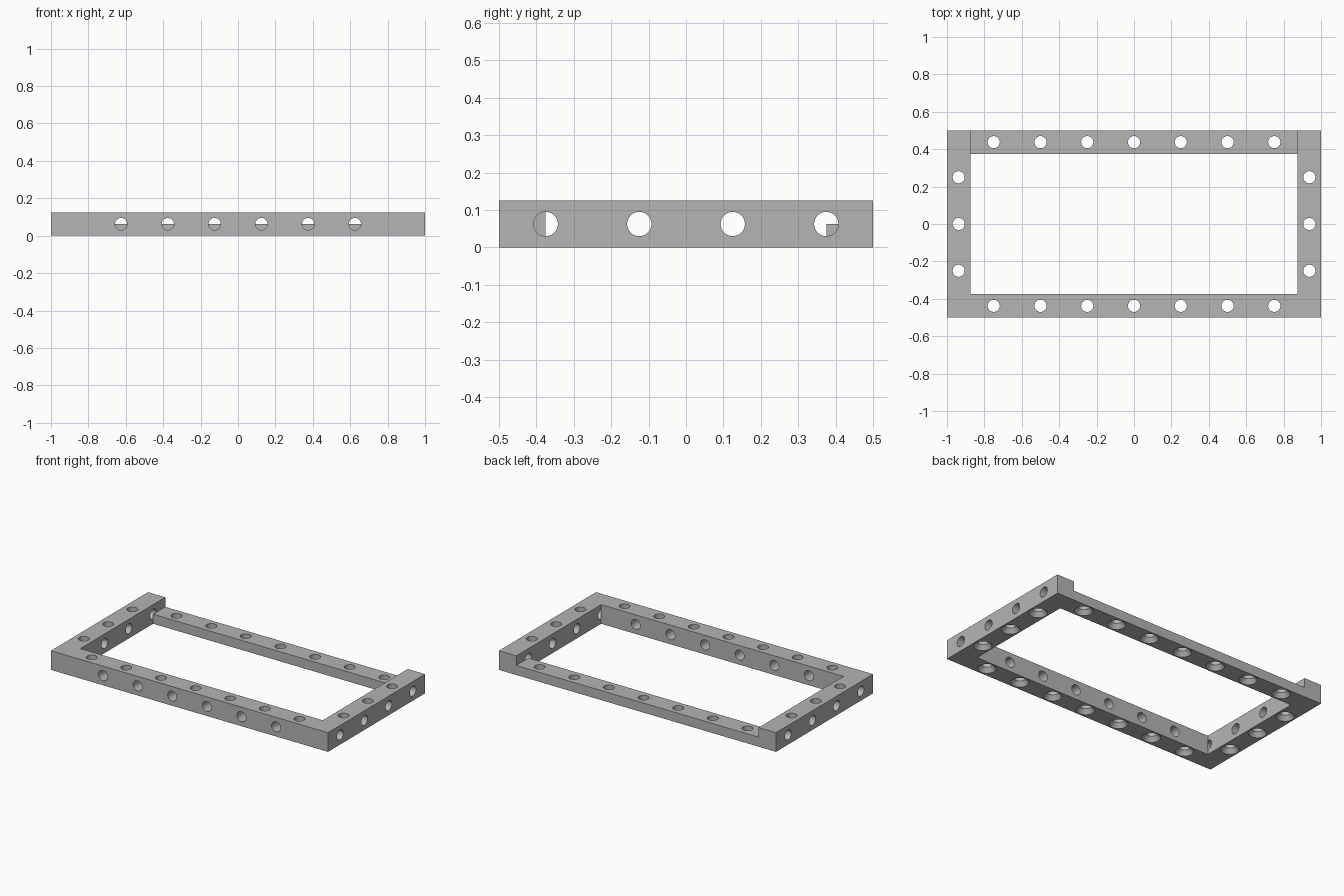
import bpy, bmesh, math
from mathutils import Matrix, Vector

cube = bpy.data.objects.get("Cube")
if cube:
    bpy.data.objects.remove(cube, do_unlink=True)

HEIGHT = 0.125      # full rail height, also the rail width
MID = HEIGHT / 2
BORE = 0.0325       # hole radius
SINK = 0.056        # countersink radius on the underside
SINK_DEPTH = 0.03


def make_object(name, bm):
    bmesh.ops.recalc_face_normals(bm, faces=bm.faces)
    mesh = bpy.data.meshes.new(name)
    bm.to_mesh(mesh)
    bm.free()
    obj = bpy.data.objects.new(name, mesh)
    bpy.context.collection.objects.link(obj)
    return obj


def add_cone(bm, centre, axis, r1, r2, depth):
    turn = Vector((0, 0, 1)).rotation_difference(Vector(axis)).to_matrix().to_4x4()
    bmesh.ops.create_cone(bm, cap_ends=True, segments=32, radius1=r1, radius2=r2,
                          depth=depth, matrix=Matrix.Translation(centre) @ turn)


def cut(target, cutter):
    cutter.hide_render = True
    mod = target.modifiers.new("cut", 'BOOLEAN')
    mod.operation = 'DIFFERENCE'
    mod.solver = 'EXACT'
    mod.object = cutter
    bpy.context.view_layer.objects.active = target
    bpy.ops.object.modifier_apply(modifier=mod.name)
    bpy.data.objects.remove(cutter, do_unlink=True)


# Solid block
bm = bmesh.new()
bmesh.ops.create_cube(bm, size=1, matrix=Matrix.Translation((0, 0, MID))
                      @ Matrix.Diagonal((2, 1, HEIGHT, 1)))
frame = make_object("frame", bm)

# Central opening, joined to the step that lowers the back rail
bm = bmesh.new()
profile = [(-0.375, -0.1), (0.375, -0.1), (0.375, MID), (0.6, MID), (0.6, 0.3), (-0.375, 0.3)]
face = bm.faces.new([bm.verts.new((-0.875, y, z)) for y, z in profile])
side = bmesh.ops.extrude_face_region(bm, geom=[face])
bmesh.ops.translate(bm, vec=(1.75, 0, 0),
                    verts=[v for v in side["geom"] if isinstance(v, bmesh.types.BMVert)])
cut(frame, make_object("opening_cutter", bm))

# Upright hole positions on the long and short rails
upright = [(i * 0.25, s * 0.4375) for i in range(-3, 4) for s in (-1, 1)]
upright += [(s * 0.9375, i * 0.25) for i in range(-1, 2) for s in (-1, 1)]

# Straight bores: upright, through the front rail, and through the side rails
bm = bmesh.new()
for x, y in upright:
    add_cone(bm, (x, y, MID), (0, 0, 1), BORE, BORE, 0.3)
cut(frame, make_object("upright_cutter", bm))

bm = bmesh.new()
for i in range(6):
    add_cone(bm, (-0.625 + i * 0.25, -0.4375, MID), (0, 1, 0), BORE, BORE, 0.2)
for i in range(4):
    for s in (-1, 1):
        add_cone(bm, (s * 0.9745, -0.375 + i * 0.25, MID), (1, 0, 0), BORE, BORE, 0.2)
cut(frame, make_object("level_cutter", bm))

# Countersinks on the underside
bm = bmesh.new()
slope = (SINK - BORE) / SINK_DEPTH
for x, y in upright:
    add_cone(bm, (x, y, SINK_DEPTH / 2 - 0.002), (0, 0, 1),
             SINK + 0.002 * slope, BORE - 0.002 * slope, SINK_DEPTH + 0.004)
cut(frame, make_object("countersink_cutter", bm))

# Colour and shading
grey = bpy.data.materials.new("mid_grey")
grey.use_nodes = True
colour = (0.46, 0.46, 0.46, 1)
grey.diffuse_color = colour
grey.node_tree.nodes["Principled BSDF"].inputs["Base Color"].default_value = colour
frame.data.materials.clear()
frame.data.materials.append(grey)
for poly in frame.data.polygons:
    poly.material_index = 0

bpy.ops.object.select_all(action='DESELECT')
frame.select_set(True)
bpy.context.view_layer.objects.active = frame
bpy.ops.object.shade_smooth_by_angle(angle=math.radians(30))
